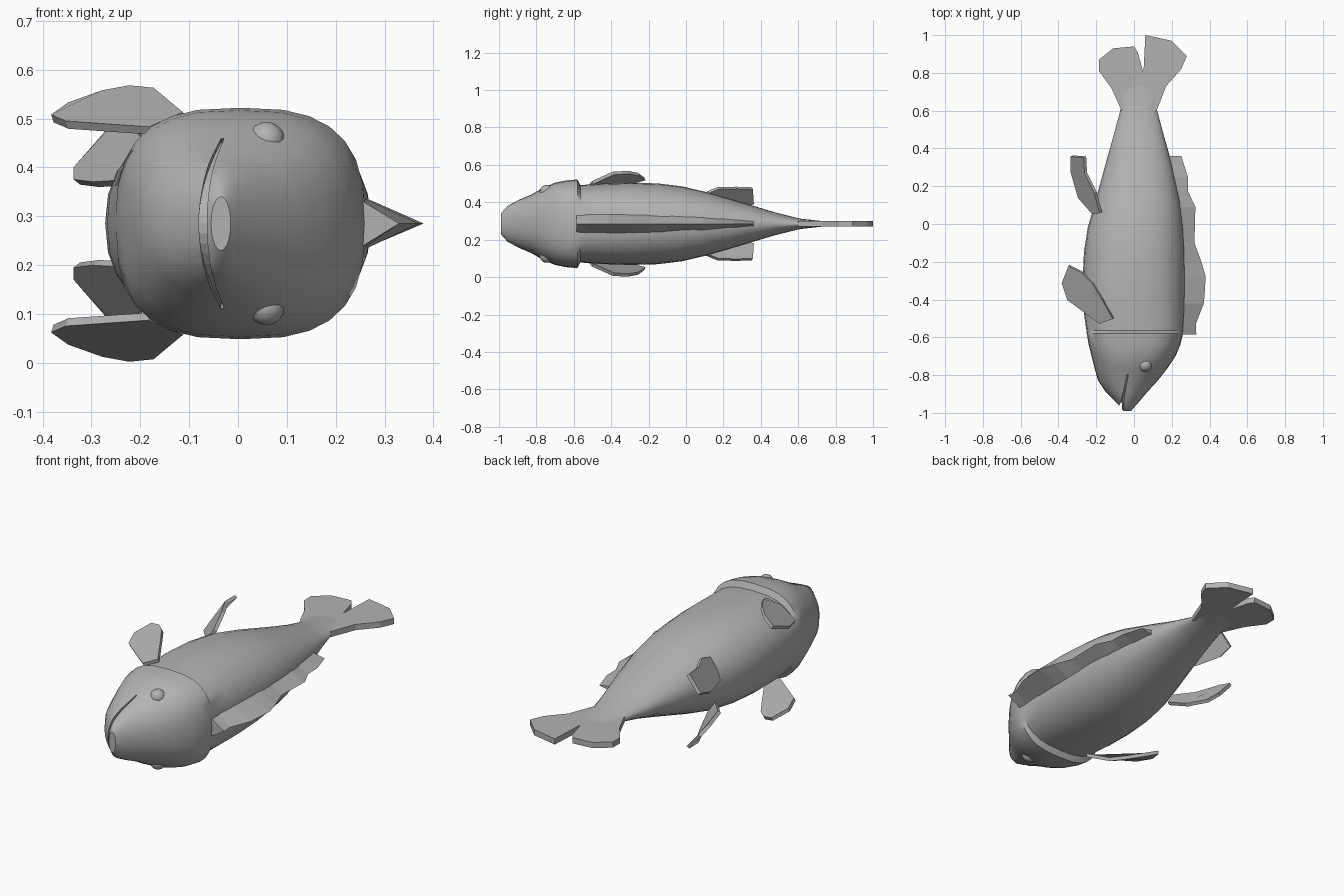
import bpy, bmesh, math
from mathutils import Vector

if "Cube" in bpy.data.objects:
    bpy.data.objects.remove(bpy.data.objects["Cube"])

MID = 0.285  # height of the symmetry plane

gray = bpy.data.materials.new("plain gray")
gray.diffuse_color = (0.45, 0.45, 0.45, 1)
gray.use_nodes = True
gray.node_tree.nodes["Principled BSDF"].inputs["Base Color"].default_value = gray.diffuse_color


def make(name, bm, smooth=None):
    bmesh.ops.recalc_face_normals(bm, faces=bm.faces)
    me = bpy.data.meshes.new(name)
    bm.to_mesh(me)
    bm.free()
    ob = bpy.data.objects.new(name, me)
    bpy.context.collection.objects.link(ob)
    me.materials.append(gray)
    if smooth:
        bpy.ops.object.select_all(action='DESELECT')
        ob.select_set(True)
        bpy.context.view_layer.objects.active = ob
        bpy.ops.object.shade_smooth_by_angle(angle=math.radians(smooth))
    return ob


def loft(rings):
    """Closed skin through equally sized rings of points."""
    bm = bmesh.new()
    rows = [[bm.verts.new(p) for p in r] for r in rings]
    n = len(rows[0])
    for a, b in zip(rows, rows[1:]):
        for i in range(n):
            j = (i + 1) % n
            bm.faces.new((a[i], a[j], b[j], b[i]))
    bm.faces.new(rows[0])
    bm.faces.new(rows[-1])
    return bm


def plate(points, thick):
    """Thin fin through an outline, thickened along its normal."""
    pts = [Vector(p) for p in points]
    n = Vector()
    for a, b in zip(pts, pts[1:] + pts[:1]):
        n += a.cross(b)
    n.normalize()
    return loft([[p - n * thick / 2 for p in pts], [p + n * thick / 2 for p in pts]])


def flip(points):
    return [(x, y, 2 * MID - z) for x, y, z in points]


# Body: y, belly x, back x, half thickness, roundness exponent
sections = [
    (-0.99, -0.055, -0.015, 0.055, 2.0), (-0.955, -0.085, 0.015, 0.095, 2.0),
    (-0.89, -0.15, 0.07, 0.13, 2.1), (-0.83, -0.19, 0.125, 0.155, 2.2),
    (-0.76, -0.21, 0.18, 0.195, 2.4), (-0.70, -0.225, 0.22, 0.22, 2.6),
    (-0.64, -0.24, 0.245, 0.232, 2.8), (-0.58, -0.25, 0.26, 0.237, 2.8),
    (-0.565, -0.252, 0.262, 0.207, 2.6), (-0.45, -0.268, 0.27, 0.215, 2.4),
    (-0.30, -0.272, 0.272, 0.22, 2.3), (-0.15, -0.265, 0.27, 0.216, 2.2),
    (-0.02, -0.245, 0.262, 0.2, 2.2), (0.12, -0.205, 0.245, 0.167, 2.2),
    (0.32, -0.15, 0.2, 0.108, 2.1), (0.48, -0.105, 0.155, 0.06, 2.0),
    (0.61, -0.07, 0.12, 0.028, 2.0), (0.70, -0.10, 0.15, 0.018, 2.0),
    (0.76, -0.11, 0.16, 0.012, 2.0)]
N = 28


def ring(y, x0, x1, h, e):
    out = []
    for i in range(N):
        c, s = math.cos(2 * math.pi * i / N), math.sin(2 * math.pi * i / N)
        u = math.copysign(abs(c) ** (2 / e), c)
        v = math.copysign(abs(s) ** (2 / e), s)
        out.append(((x0 + x1) / 2 + u * (x1 - x0) / 2, y, MID + v * h))
    return out


body = make("body", loft([ring(*s) for s in sections]), 40)

# Mouth slit, cut as a curved crescent round the snout
slots = []
for i in range(-8, 9):
    t = i / 8
    x = -0.072 + 0.04 * t * t
    zi, zo = MID + 0.165 * t, MID + 0.22 * t
    yi = -0.945 + 0.165 * t * t
    w = 0.008 * (1 - 0.6 * t * t)
    slots.append([(x - w, yi, zi), (x + w, yi, zi), (x + w, yi - 0.1, zo), (x - w, yi - 0.1, zo)])
cutter = make("mouth_cutter", loft(slots))
cutter.hide_render = True
cutter.hide_viewport = True
cut = body.modifiers.new("mouth", 'BOOLEAN')
cut.operation = 'DIFFERENCE'
cut.solver = 'EXACT'
cut.object = cutter

# Dorsal fin: wedge section, y, tip x, base x, half base thickness
dorsal = [
    (-0.585, 0.33, 0.24, 0.055), (-0.53, 0.327, 0.25, 0.055), (-0.42, 0.37, 0.255, 0.055),
    (-0.28, 0.38, 0.255, 0.053), (-0.20, 0.357, 0.255, 0.051), (-0.10, 0.32, 0.25, 0.048),
    (0.09, 0.325, 0.23, 0.04), (0.17, 0.287, 0.21, 0.035), (0.25, 0.285, 0.19, 0.028),
    (0.36, 0.25, 0.17, 0.015)]
make("dorsal_fin", loft([[(b, y, MID + h), (t, y, MID), (b, y, MID - h)] for y, t, b, h in dorsal]))

# Forked tail fin
tail = [(-0.065, 0.6), (-0.12, 0.72), (-0.185, 0.81), (-0.185, 0.87), (-0.11, 0.93), (0, 0.94),
        (0.02, 0.91), (0.05, 0.8), (0.06, 1.0), (0.2, 0.97), (0.28, 0.89), (0.25, 0.82),
        (0.17, 0.73), (0.12, 0.6)]
make("tail_fin", plate([(x, y, MID) for x, y in tail], 0.03))

# Paired fins on both flanks
pectoral = [(-0.11, -0.5, 0.505), (-0.17, -0.39, 0.555), (-0.22, -0.31, 0.56), (-0.275, -0.255, 0.55),
            (-0.345, -0.22, 0.525), (-0.38, -0.31, 0.5), (-0.35, -0.4, 0.487), (-0.18, -0.525, 0.475)]
pelvic = [(-0.26, 0.355, 0.475), (-0.255, 0.27, 0.478), (-0.205, 0.17, 0.475), (-0.175, 0.06, 0.43),
          (-0.215, 0.055, 0.37), (-0.29, 0.14, 0.365), (-0.33, 0.28, 0.37), (-0.33, 0.36, 0.395)]
for side, f in (("left", lambda p: p), ("right", flip)):
    make(side + "_pectoral_fin", plate(f(pectoral), 0.018))
    make(side + "_pelvic_fin", plate(f(pelvic), 0.018))
    # Eye
    bm = bmesh.new()
    bmesh.ops.create_uvsphere(bm, u_segments=16, v_segments=10, radius=0.038)
    bmesh.ops.translate(bm, verts=bm.verts, vec=f([(0.058, -0.745, 0.455)])[0])
    make(side + "_eye", bm, 60)
